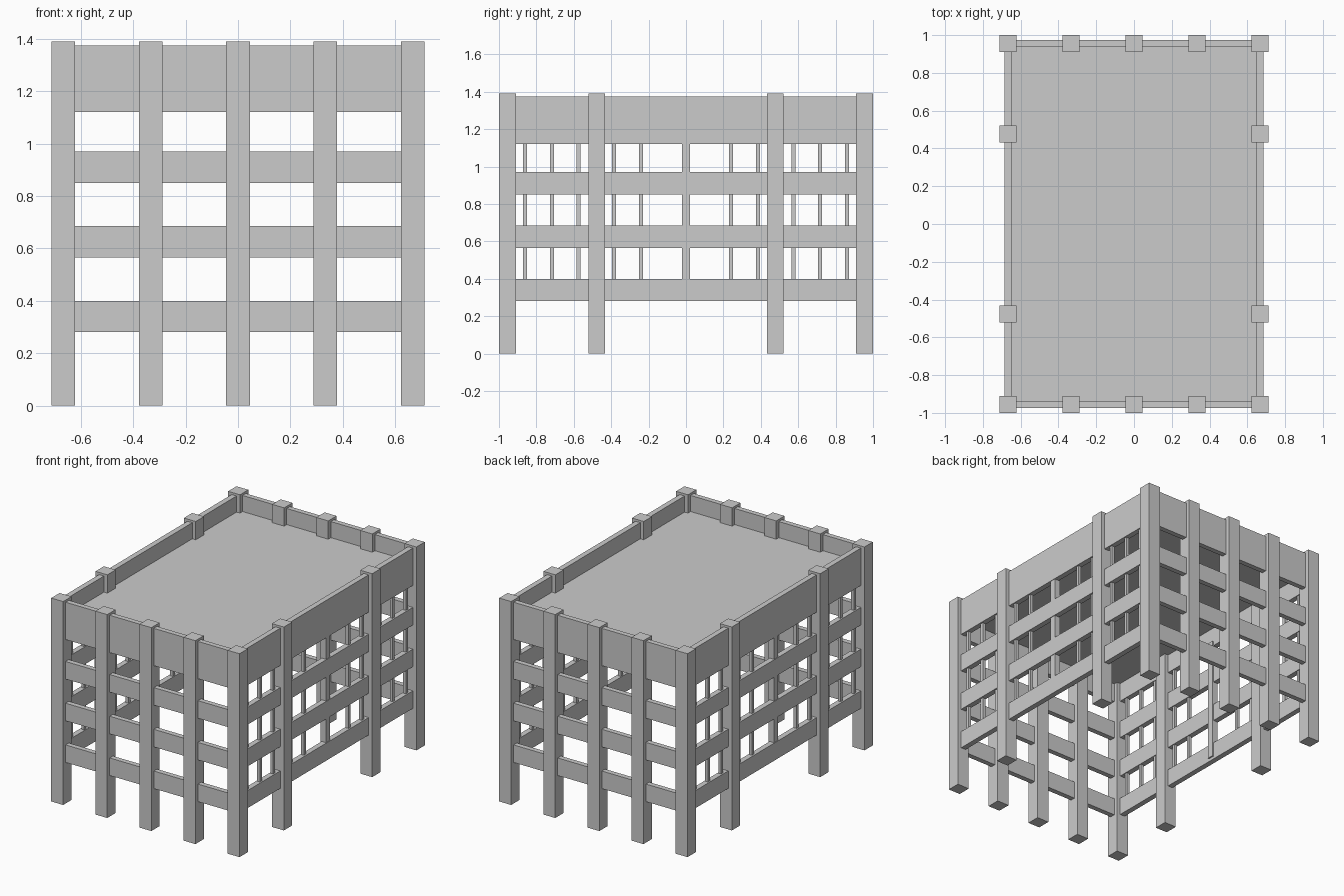
import bpy

if "Cube" in bpy.data.objects:
    bpy.data.objects.remove(bpy.data.objects["Cube"])


def box(name, x0, x1, y0, y1, z0, z1):
    """Axis-aligned box given by its extents."""
    v = [(x, y, z) for x in (x0, x1) for y in (y0, y1) for z in (z0, z1)]
    f = [(0, 1, 3, 2), (4, 6, 7, 5), (0, 4, 5, 1),
         (2, 3, 7, 6), (0, 2, 6, 4), (1, 5, 7, 3)]
    mesh = bpy.data.meshes.new(name)
    mesh.from_pydata(v, [], f)
    obj = bpy.data.objects.new(name, mesh)
    bpy.context.collection.objects.link(obj)
    return obj


def post(name, x, y, w, z0, z1):
    return box(name, x - w / 2, x + w / 2, y - w / 2, y + w / 2, z0, z1)


PX, PY = 0.667, 0.955          # post centre lines
XI, XO = 0.648, 0.685          # side wall inner and outer faces
YI, YO = 0.938, 0.973          # end wall inner and outer faces
LEVELS = [("lower_rail", 0.28, 0.40), ("middle_rail", 0.565, 0.685),
          ("upper_rail", 0.85, 0.97), ("parapet", 1.12, 1.375)]

# Square columns along the ends and the sides
for s in (-1, 1):
    for x in (-PX, -PX / 2, 0, PX / 2, PX):
        post("end_column", x, s * PY, 0.09, 0, 1.39)
    for y in (-0.477, 0.477):
        post("side_column", s * PX, y, 0.09, 0, 1.39)

# Horizontal rails and roof parapet on all four sides
for name, z0, z1 in LEVELS:
    for s in (-1, 1):
        ya, yb = sorted((s * YI, s * YO))
        box("end_" + name, -PX, PX, ya, yb, z0, z1)
        xa, xb = sorted((s * XI, s * XO))
        box("side_" + name, xa, xb, -PY, PY, z0, z1)

# Thin window bars on the long sides, with a thicker one in the middle
for s in (-1, 1):
    for y in (0.24, 0.385, 0.574, 0.717, 0.86):
        for t in (-1, 1):
            post("window_bar", s * 0.664, t * y, 0.021, 0.30, 1.15)
    post("middle_bar", s * 0.66, 0, 0.043, 0.30, 1.15)

# Roof deck set below the parapet top
box("roof_deck", -0.68, 0.68, -0.96, 0.96, 1.25, 1.265)
